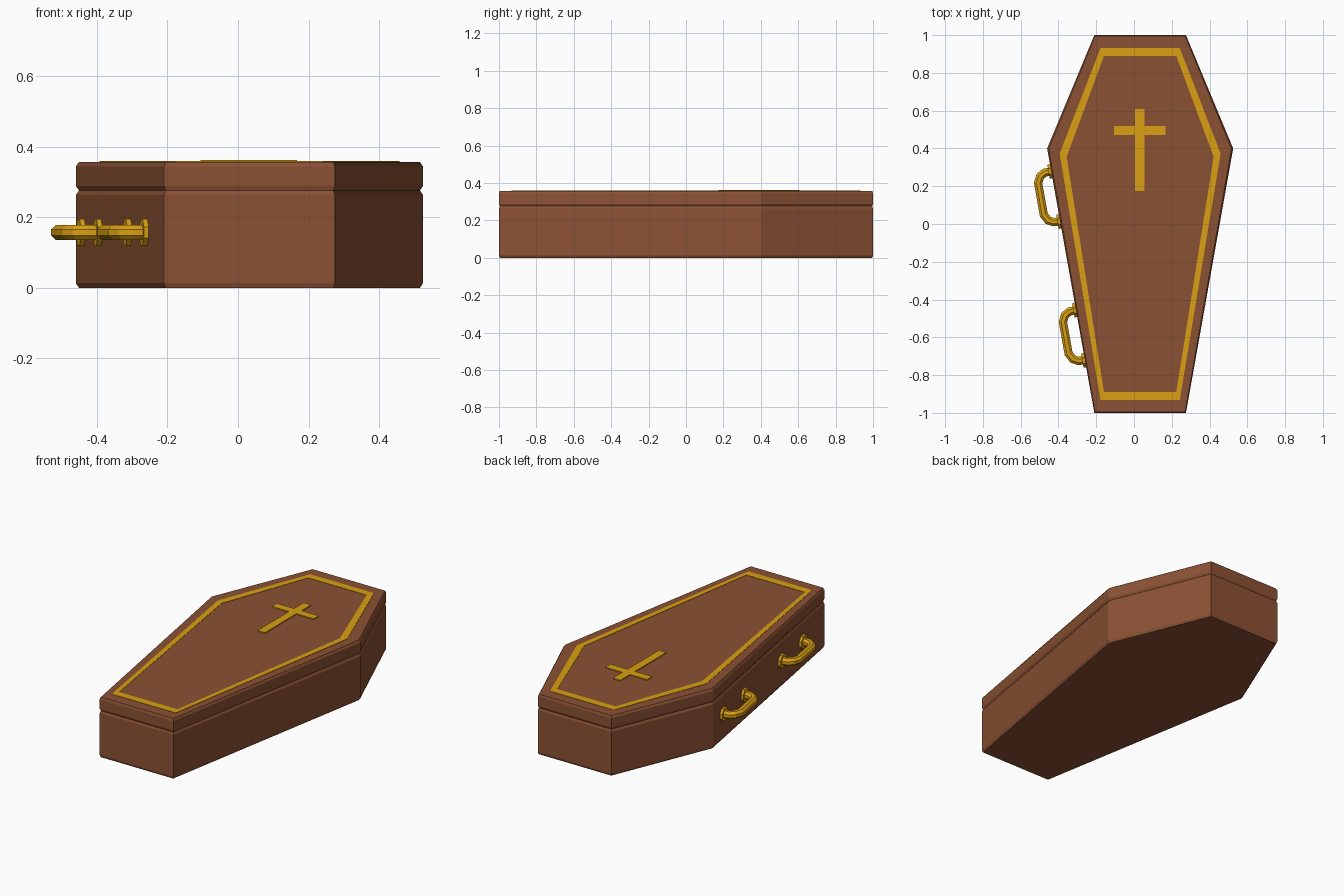
import bpy, bmesh, math
from mathutils import Vector, Matrix

if "Cube" in bpy.data.objects:
    bpy.data.objects.remove(bpy.data.objects["Cube"])

CX = 0.0325
# half widths of the six-sided coffin outline, counter-clockwise
OUTLINE = [(-0.2425, -1), (0.2425, -1), (0.4925, 0.4),
           (0.2425, 1), (-0.2425, 1), (-0.4925, 0.4)]


def material(name, color):
    m = bpy.data.materials.new(name)
    m.diffuse_color = (*color, 1)
    m.use_nodes = True
    m.node_tree.nodes["Principled BSDF"].inputs["Base Color"].default_value = m.diffuse_color
    return m


wood = material("wood", (0.258, 0.083, 0.034))
gold = material("gold", (0.70, 0.35, 0.006))


def finish(bm, name, mat):
    bmesh.ops.recalc_face_normals(bm, faces=bm.faces)
    me = bpy.data.meshes.new(name)
    bm.to_mesh(me)
    bm.free()
    me.materials.append(mat)
    ob = bpy.data.objects.new(name, me)
    bpy.context.collection.objects.link(ob)
    return ob


def skin(bm, loops, cyclic=False):
    """Bridge rings of points; cap the ends unless cyclic."""
    rings = [[bm.verts.new(p) for p in loop] for loop in loops]
    n = len(rings[0])
    pairs = list(zip(rings, rings[1:]))
    if cyclic:
        pairs.append((rings[-1], rings[0]))
    else:
        bm.faces.new(rings[0])
        bm.faces.new(rings[-1])
    for a, b in pairs:
        for i in range(n):
            j = (i + 1) % n
            bm.faces.new((a[i], a[j], b[j], b[i]))


def outline(sx, sy, z):
    return [(CX + x * sx, y * sy, z) for x, y in OUTLINE]


def bevelled_slab(name, z0, z1, inset=0.009, h=0.013):
    s = (1 - inset / 0.4925, 1 - inset * 0.5)
    bm = bmesh.new()
    skin(bm, [outline(*s, z0), outline(1, 1, z0 + h),
              outline(1, 1, z1 - h), outline(*s, z1)])
    return finish(bm, name, wood)


# box and lid, bevels meeting in a groove
bevelled_slab("coffin_box", 0, 0.276)
bevelled_slab("coffin_lid", 0.276, 0.357)

# gold border on the lid
bm = bmesh.new()
skin(bm, [outline(0.865, 0.932, 0.35), outline(0.865, 0.932, 0.359),
          outline(0.79, 0.889, 0.359), outline(0.79, 0.889, 0.35)], cyclic=True)
finish(bm, "lid_border", gold)

# cross as a single raised outline
w, arm, top, bottom = 0.024, 0.137, 0.608, 0.175
a0, a1 = 0.471, 0.518
half = [(w, bottom), (w, a0), (arm, a0), (arm, a1), (w, a1), (w, top)]
cross = half + [(-x, y) for x, y in reversed(half)]
bm = bmesh.new()
skin(bm, [[(CX - 0.002 + x, y, z) for x, y in cross] for z in (0.35, 0.363)])
finish(bm, "lid_cross", gold)

# handles on the long left wall
along = Vector((0.25, -1.4, 0)).normalized()
outward = Vector((along.y, -along.x, 0))
up = Vector((0, 0, 1))
half_path = [(0.135, -0.01), (0.133, 0.035), (0.118, 0.062), (0.085, 0.079)]
path = [(-s, h) for s, h in half_path] + half_path[::-1]


def tube(bm, pts, radii, sides=8):
    loops = []
    for i, p in enumerate(pts):
        t_in = (p - pts[max(i - 1, 0)]).normalized()
        t_out = (pts[min(i + 1, len(pts) - 1)] - p).normalized()
        t = (t_in + t_out).normalized()
        side = t.cross(up)
        miter = 1 / max(t.dot(t_in), t.dot(t_out), 0.5)
        r = radii[i]
        loops.append([p + side * (r * miter * math.cos(a)) + up * (r * math.sin(a))
                      for a in (2 * math.pi * (k + 0.5) / sides for k in range(sides))])
    skin(bm, loops)


for label, y in (("head", 0.147), ("foot", -0.588)):
    base = Vector((-0.46 + 0.25 * (0.4 - y) / 1.4, y, 0.157))
    bm = bmesh.new()
    tube(bm, [base + along * s + outward * h for s, h in path], [0.0235] * len(path))
    # flanges against the wall
    for s in (-0.135, 0.135):
        foot = base + along * s
        tube(bm, [foot - outward * 0.005, foot + outward * 0.014], [0.041] * 2)
    finish(bm, label + "_handle", gold)
